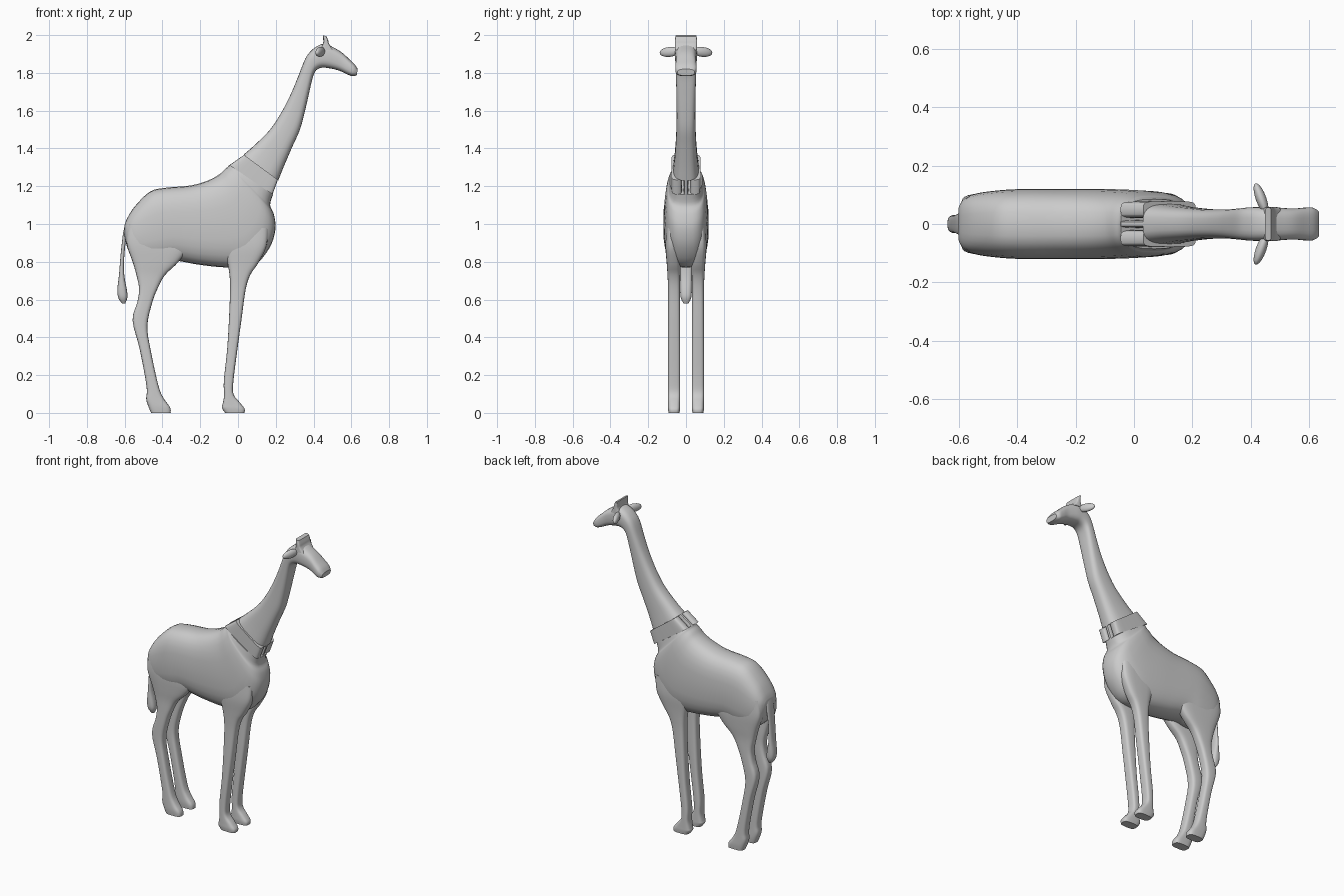
import bpy, math
from mathutils import Vector

SEG = 28


def smooth(rows, steps):
    """Catmull-Rom interpolation through the station rows"""
    rows = [Vector(r) for r in rows]
    out = []
    for i in range(len(rows) - 1):
        a, b = rows[max(i - 1, 0)], rows[i]
        c, d = rows[i + 1], rows[min(i + 2, len(rows) - 1)]
        for k in range(steps):
            t = k / steps
            out.append(0.5 * (2 * b + (c - a) * t + (2 * a - 5 * b + 4 * c - d) * t * t
                              + (3 * b - a - 3 * c + d) * t ** 3))
    return out + [rows[-1]]


def shade(ob):
    bpy.ops.object.select_all(action='DESELECT')
    ob.select_set(True)
    bpy.context.view_layer.objects.active = ob
    bpy.ops.object.shade_smooth_by_angle(angle=math.radians(40))


def loft(name, stations, power=2.6, steps=4, side=1):
    """Station: x,z of one outline edge, x,z of the opposite edge, y half width, y centre"""
    verts, faces = [], []
    rings = smooth([tuple(s) + (0,) * (6 - len(s)) for s in stations], steps)
    for x0, z0, x1, z1, w, yc in rings:
        for j in range(SEG):
            a = 2 * math.pi * j / SEG
            c = math.copysign(abs(math.cos(a)) ** (2 / power), math.cos(a))
            s = math.copysign(abs(math.sin(a)) ** (2 / power), math.sin(a))
            verts.append(((x0 + x1) / 2 + c * (x0 - x1) / 2, side * yc + s * w,
                          (z0 + z1) / 2 + c * (z0 - z1) / 2))
    n = len(rings)
    for i in range(n - 1):
        for j in range(SEG):
            k = (j + 1) % SEG
            faces.append((i * SEG + j, i * SEG + k, (i + 1) * SEG + k, (i + 1) * SEG + j))
    faces.append(tuple(reversed(range(SEG))))
    faces.append(tuple(range((n - 1) * SEG, n * SEG)))
    me = bpy.data.meshes.new(name)
    me.from_pydata(verts, [], faces)
    ob = bpy.data.objects.new(name, me)
    bpy.context.collection.objects.link(ob)
    bpy.context.view_layer.objects.active = ob
    # consistent outward normals
    bpy.ops.object.select_all(action='DESELECT')
    ob.select_set(True)
    bpy.ops.object.mode_set(mode='EDIT')
    bpy.ops.mesh.select_all(action='SELECT')
    bpy.ops.mesh.normals_make_consistent(inside=False)
    bpy.ops.object.mode_set(mode='OBJECT')
    shade(ob)
    return ob


# Body: rump to chest, then fanning up to the sloped neck joint
loft("body", [
    (-.602, .99, -.600, .93, .055), (-.587, 1.03, -.580, .86, .085),
    (-.545, 1.095, -.53, .80, .105), (-.465, 1.172, -.42, .79, .117),
    (-.38, 1.192, -.33, .805, .12), (-.25, 1.204, -.21, .785, .12),
    (-.16, 1.230, -.06, .77, .12), (-.10, 1.262, .08, .78, .117),
    (-.07, 1.290, .165, .87, .112), (-.055, 1.302, .198, .97, .105),
    (-.050, 1.308, .19, 1.05, .098), (-.048, 1.311, .17, 1.10, .092),
    (-.046, 1.313, .185, 1.155, .085)], power=2.8)

# Neck and head in one sweep
loft("neck_and_head", [
    (.03, 1.368, .213, 1.23, .068), (.085, 1.415, .245, 1.31, .06),
    (.17, 1.50, .288, 1.41, .053), (.235, 1.60, .328, 1.50, .05),
    (.285, 1.70, .355, 1.60, .05), (.32, 1.785, .378, 1.70, .052),
    (.355, 1.873, .397, 1.78, .055), (.385, 1.915, .415, 1.815, .057),
    (.42, 1.942, .445, 1.828, .058), (.46, 1.955, .48, 1.825, .058),
    (.505, 1.935, .515, 1.818, .055), (.55, 1.908, .545, 1.808, .053),
    (.59, 1.872, .578, 1.792, .056), (.618, 1.845, .605, 1.783, .056),
    (.634, 1.820, .628, 1.786, .045)], power=3)

# Neck joint: middle tongue and two side plates with slots between
for name, yc, w in (("joint_tongue", 0, .013), ("joint_plate_left", .049, .029),
                    ("joint_plate_right", -.049, .029)):
    loft(name, [(-.046, 1.311, .183, 1.157, w, yc), (.032, 1.366, .211, 1.234, w, yc)],
         power=5, steps=1)

# Legs, mirrored left and right
front = [
    (-.10, .98, .16, .98, .035, .07), (-.075, .88, .15, .88, .037, .072),
    (-.055, .79, .105, .79, .036, .066), (-.045, .73, .065, .73, .034, .064),
    (-.042, .65, .04, .65, .032, .063), (-.048, .49, .018, .49, .032, .063),
    (-.058, .33, -.004, .33, .032, .063), (-.075, .17, -.024, .17, .032, .063),
    (-.074, .09, -.024, .10, .032, .063), (-.083, .04, .010, .055, .032, .063),
    (-.085, .025, .035, .022, .032, .063), (-.068, .0, .034, .0, .029, .063)]
hind = [
    (-.58, 1.0, -.30, 1.0, .035, .068), (-.590, .90, -.27, .88, .037, .070),
    (-.558, .80, -.315, .80, .036, .066), (-.538, .73, -.386, .73, .033, .063),
    (-.524, .66, -.425, .66, .032, .063), (-.532, .59, -.455, .58, .032, .063),
    (-.558, .49, -.480, .46, .032, .063), (-.520, .335, -.462, .33, .032, .063),
    (-.484, .14, -.42, .14, .032, .063), (-.486, .075, -.392, .075, .032, .063),
    (-.475, .035, -.360, .03, .032, .063), (-.460, .0, -.356, .0, .029, .063)]
for label, side in (("left", 1), ("right", -1)):
    loft("front_leg_" + label, front, power=3.5, side=side)
    loft("hind_leg_" + label, hind, power=3.5, side=side)

# Tail with a thick tuft
loft("tail", [
    (-.598, 1.0, -.570, .975, .035), (-.610, .94, -.590, .93, .035),
    (-.622, .83, -.602, .83, .030), (-.630, .73, -.602, .73, .030),
    (-.639, .65, -.588, .65, .031), (-.632, .605, -.586, .61, .027),
    (-.612, .578, -.598, .578, .012)])

# Horn ridge across the top of the head
loft("horns", [
    (.435, 1.92, .505, 1.92, .058), (.450, 1.955, .484, 1.95, .058),
    (.451, 1.98, .478, 1.97, .058), (.449, 2.0, .470, 1.992, .056)], power=6)

# Ears
for label, side in (("left", 1), ("right", -1)):
    bpy.ops.mesh.primitive_uv_sphere_add(
        segments=20, ring_count=12, radius=1, location=(.435, side * .087, 1.911),
        rotation=(math.radians(-6 * side), 0, math.radians(20 * side)))
    ear = bpy.context.object
    ear.name = "ear_" + label
    ear.scale = (.018, .056, .026)
    shade(ear)
